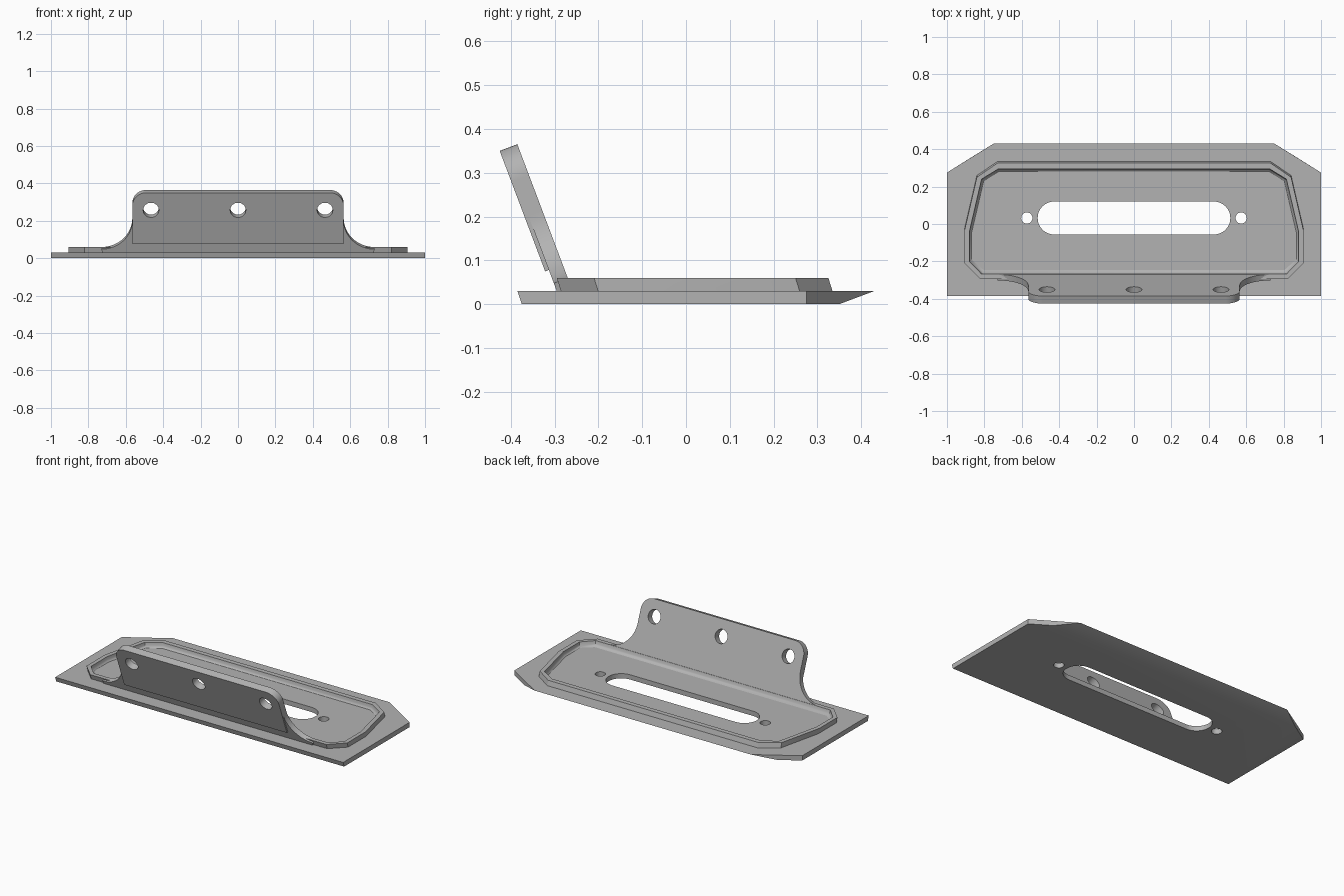
import bpy, bmesh, math
from mathutils import Matrix, Vector

if "Cube" in bpy.data.objects:
    bpy.data.objects.remove(bpy.data.objects["Cube"])

grey = bpy.data.materials.new("plain grey")
grey.diffuse_color = (0.45, 0.45, 0.45, 1)
grey.use_nodes = True
grey.node_tree.nodes["Principled BSDF"].inputs["Base Color"].default_value = grey.diffuse_color


def finish(name, bm):
    bmesh.ops.recalc_face_normals(bm, faces=bm.faces)
    me = bpy.data.meshes.new(name)
    bm.to_mesh(me)
    bm.free()
    me.materials.append(grey)
    ob = bpy.data.objects.new(name, me)
    bpy.context.collection.objects.link(ob)
    return ob


def mirrored(half):
    """Closed outline from its right half, listed from front to back."""
    return half + [(-x, y) for x, y in reversed(half)]


def loft(name, loops, closed=False):
    """Join equal-length loops; cap the ends or close into a ring."""
    bm = bmesh.new()
    rows = [[bm.verts.new(p) for p in lp] for lp in loops]
    n = len(rows[0])
    for k in range(len(rows) if closed else len(rows) - 1):
        a, b = rows[k], rows[(k + 1) % len(rows)]
        for i in range(n):
            j = (i + 1) % n
            bm.faces.new((a[i], a[j], b[j], b[i]))
    if not closed:
        bm.faces.new(rows[0])
        bm.faces.new(rows[-1])
    return finish(name, bm)


def arc(cx, cy, r, a0, a1, n=12):
    angles = [math.radians(a0 + (a1 - a0) * i / n) for i in range(n + 1)]
    return [(cx + r * math.cos(a), cy + r * math.sin(a)) for a in angles]


def prism(name, outline, lo, hi, mat=Matrix()):
    return loft(name, [[mat @ Vector((x, y, h)) for x, y in outline] for h in (lo, hi)])


def cut(ob, cutters):
    bpy.context.view_layer.objects.active = ob
    for c in cutters:
        m = ob.modifiers.new("hole", 'BOOLEAN')
        m.operation, m.solver, m.object = 'DIFFERENCE', 'EXACT', c
        bpy.ops.object.modifier_apply(modifier=m.name)


def smooth(ob):
    bpy.ops.object.select_all(action='DESELECT')
    ob.select_set(True)
    bpy.context.view_layer.objects.active = ob
    bpy.ops.object.shade_smooth_by_angle(angle=math.radians(30))


# Base plate with undercut back edge and clipped back corners
bottom = mirrored([(1, -0.375), (1, 0.275), (0.88, 0.35)])
top = mirrored([(1, -0.385), (1, 0.275), (0.75, 0.43)])
base = loft("base_plate", [[(x, y, 0) for x, y in bottom], [(x, y, 0.03) for x, y in top]])

# Raised rim, leaning forward, with a curved inner foot
outer = mirrored([(0.82, -0.285), (0.905, -0.2), (0.905, -0.02), (0.84, 0.26), (0.73, 0.335)])
inner = mirrored([(0.815, -0.268), (0.88, -0.2), (0.88, -0.04), (0.815, 0.24), (0.725, 0.295)])
foot = mirrored([(0.805, -0.245), (0.868, -0.19), (0.868, -0.045), (0.803, 0.23), (0.72, 0.282)])


def mix(t):
    return [(a[0] + (b[0] - a[0]) * t, a[1] + (b[1] - a[1]) * t) for a, b in zip(inner, foot)]


levels = [(outer, 0.028, 0), (outer, 0.06, -0.01), (inner, 0.06, 0),
          (mix(0.2), 0.043, 0), (mix(0.5), 0.035, 0), (foot, 0.03, 0), (foot, 0.028, 0)]
rim = loft("rim", [[(x, y + dy, z) for x, y in lp] for lp, z, dy in levels], closed=True)

# Leaning flange frame: local x across, y up the slope, z outward to the front
lean = Matrix(((1, 0, 0, 0), (0, -0.353, -0.936, -0.27), (0, 0.936, -0.353, 0.06), (0, 0, 0, 1)))
H, R = 0.326, 0.075
crown = arc(0.565 - R, H - R, R, 0, 90)

# Flange with flared feet
flange = prism("flange", mirrored([(0.72, -0.045)] + arc(0.73, 0.165, 0.165, 270, 180, 16) + crown),
               0, 0.034, lean)

# Thicker front pad on the flange
pad = prism("flange_pad", mirrored([(0.565, 0.032)] + crown), 0.033, 0.043, lean)

# Hole cutters
slot = prism("slot_cutter", mirrored(arc(0.427, 0.032, 0.088, -90, 90, 24)), -0.1, 0.2)
plate_holes = [prism("plate_hole_cutter", arc(s * 0.573, 0.032, 0.03, 0, 345, 23), -0.1, 0.2)
               for s in (-1, 1)]
flange_holes = [prism("flange_hole_cutter", arc(x, 0.227, 0.042, 0, 348.75, 31), -0.1, 0.2, lean)
                for x in (-0.465, 0, 0.465)]
cut(base, [slot] + plate_holes)
cut(flange, flange_holes)
cut(pad, flange_holes)
for c in [slot] + plate_holes + flange_holes:
    bpy.data.objects.remove(c)

for ob in (base, rim, flange, pad):
    smooth(ob)
